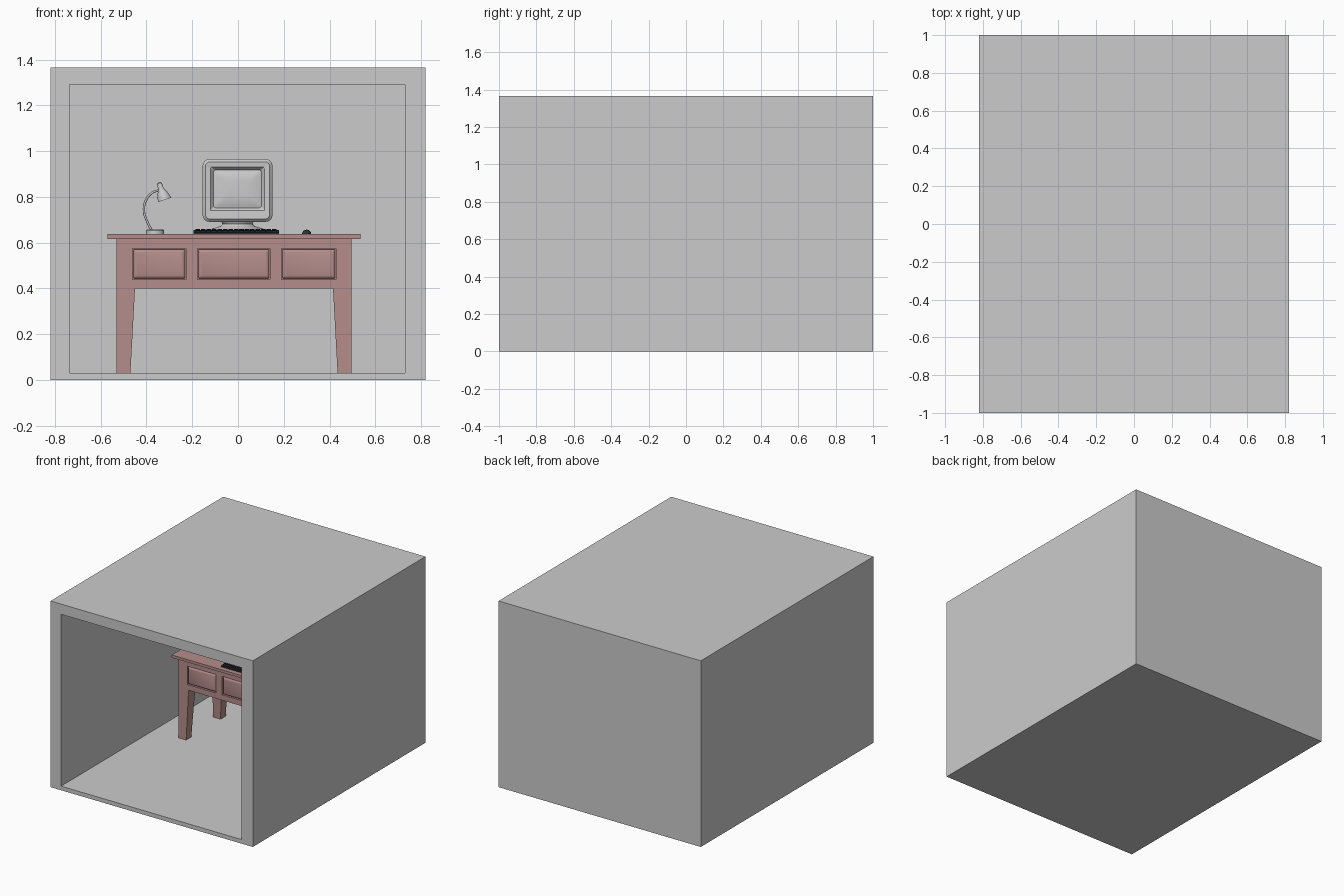
import bpy, bmesh
from math import sin, cos, pi, radians
from mathutils import Vector, Matrix

if "Cube" in bpy.data.objects:
    bpy.data.objects.remove(bpy.data.objects["Cube"])


def material(name, rgb):
    m = bpy.data.materials.new(name)
    m.diffuse_color = (*rgb, 1)
    m.use_nodes = True
    m.node_tree.nodes["Principled BSDF"].inputs["Base Color"].default_value = m.diffuse_color
    return m


WOOD = material("wood", (0.46, 0.27, 0.26))
DARK = material("dark_plastic", (0.03, 0.03, 0.035))


def loft(bm, rings, caps=True):
    vs = [[bm.verts.new(p) for p in r] for r in rings]
    n = len(vs[0])
    for a, b in zip(vs, vs[1:]):
        for i in range(n):
            bm.faces.new((a[i], a[(i + 1) % n], b[(i + 1) % n], b[i]))
    if caps:
        bm.faces.new(vs[0][::-1])
        bm.faces.new(vs[-1])


def finish(bm, name, mat=None, smooth=None):
    bmesh.ops.recalc_face_normals(bm, faces=bm.faces)
    me = bpy.data.meshes.new(name)
    bm.to_mesh(me)
    bm.free()
    ob = bpy.data.objects.new(name, me)
    bpy.context.collection.objects.link(ob)
    if mat:
        me.materials.append(mat)
    if smooth:
        bpy.ops.object.select_all(action='DESELECT')
        ob.select_set(True)
        bpy.context.view_layer.objects.active = ob
        bpy.ops.object.shade_smooth_by_angle(angle=radians(smooth))
    return ob


def rect(x0, x1, y0, y1, z):
    return [Vector(p) for p in ((x0, y0, z), (x1, y0, z), (x1, y1, z), (x0, y1, z))]


def box_in(bm, x0, x1, y0, y1, z0, z1):
    loft(bm, [rect(x0, x1, y0, y1, z0), rect(x0, x1, y0, y1, z1)])


def box(name, dims, mat=None):
    bm = bmesh.new()
    box_in(bm, *dims)
    return finish(bm, name, mat)


def rounded(hw, hh, r, y, cx, cz, seg=4):
    """Rounded rectangle in the XZ plane."""
    pts = []
    for q, (sx, sz) in enumerate(((1, 1), (-1, 1), (-1, -1), (1, -1))):
        for k in range(seg + 1):
            a = (q + k / seg) * pi / 2
            pts.append(Vector((cx + sx * (hw - r) + r * cos(a), y,
                               cz + sz * (hh - r) + r * sin(a))))
    return pts


def lathe(name, profile, loc, mat=None, n=24, sy=1.0, rot=0.0):
    bm = bmesh.new()
    loft(bm, [[Vector((r * cos(2 * pi * i / n), sy * r * sin(2 * pi * i / n), z))
               for i in range(n)] for r, z in profile])
    bm.transform(Matrix.Translation(loc) @ Matrix.Rotation(rot, 4, 'Y'))
    return finish(bm, name, mat, 35)


def cut(ob, dims):
    c = box("cutter", dims)
    c.hide_render = True
    m = ob.modifiers.new("cut", 'BOOLEAN')
    m.operation, m.object, m.solver = 'DIFFERENCE', c, 'EXACT'
    bpy.context.view_layer.objects.active = ob
    bpy.ops.object.modifier_apply(modifier=m.name)
    bpy.data.objects.remove(c)


# room shell, open at the front
room = box("room_shell", (-0.82, 0.82, -1, 1, 0, 1.365))
cut(room, (-0.735, 0.73, -1.1, 0.92, 0.03, 1.29))

# desk top and apron
box("desk_top", (-0.57, 0.535, 0.045, 0.555, 0.617, 0.637), WOOD)
apron = box("desk_apron", (-0.53, 0.495, 0.07, 0.53, 0.40, 0.617), WOOD)

# drawers: pillowed fronts set in shallow recesses
for name, x0, x1 in (("left", -0.46, -0.227), ("middle", -0.177, 0.14), ("right", 0.19, 0.428)):
    cut(apron, (x0, x1, 0.0, 0.085, 0.44, 0.575))
    cx, hw, cz, hh = (x0 + x1) / 2, (x1 - x0) / 2, 0.5075, 0.0675
    bm = bmesh.new()
    loft(bm, [rounded(hw - d, hh - d, r, y, cx, cz, 3) for d, r, y in
              ((0.004, 0.004, 0.09), (0.004, 0.004, 0.078), (0.008, 0.006, 0.072), (0.016, 0.008, 0.069))])
    finish(bm, name + "_drawer", WOOD, 50)

# tapered legs
for side, xo, sx in (("left", -0.53, 1), ("right", 0.495, -1)):
    for end, yo, sy in (("front", 0.07, 1), ("back", 0.53, -1)):
        bm = bmesh.new()
        loft(bm, [rect(xo, xo + sx * w, yo, yo + sy * w, z) for w, z in ((0.06, 0.03), (0.08, 0.40))])
        finish(bm, f"{end}_{side}_leg", WOOD)

# monitor: recessed bulging screen, bezel and tapering back
cx, cz = -0.002, 0.828
bm = bmesh.new()
loft(bm, [rounded(hw, hh, r, y, cx, c) for hw, hh, r, y, c in (
    (0.045, 0.035, 0.015, 0.252, 0.835), (0.085, 0.065, 0.015, 0.255, 0.835),
    (0.105, 0.083, 0.012, 0.262, 0.835), (0.118, 0.095, 0.004, 0.245, 0.835),
    (0.140, 0.125, 0.020, 0.243, cz), (0.153, 0.137, 0.030, 0.255, cz),
    (0.153, 0.137, 0.030, 0.310, cz), (0.140, 0.125, 0.030, 0.325, cz),
    (0.105, 0.095, 0.030, 0.470, 0.82), (0.095, 0.085, 0.025, 0.500, 0.82))])
finish(bm, "monitor", None, 35)
lathe("monitor_stand", [(0.13, 0), (0.135, 0.008), (0.13, 0.018), (0.075, 0.035), (0.065, 0.045), (0.08, 0.066)],
      (cx, 0.36, 0.637), sy=0.8)

# keyboard with rows of keys
bm = bmesh.new()
loft(bm, [[Vector((x, y, z)) for y, z in ((0.08, 0.637), (0.21, 0.637), (0.21, 0.655), (0.08, 0.645))]
          for x in (-0.195, 0.18)])
for row in range(5):
    y = 0.09 + row * 0.023
    z = 0.645 + (y - 0.08) * 0.077
    for col in range(15):
        x = -0.185 + col * 0.0238
        box_in(bm, x, x + 0.02, y, y + 0.018, z, z + 0.007)
finish(bm, "keyboard", DARK)

# mouse
lathe("mouse", [(0.02 * cos(a), 0.02 * sin(a)) for a in (0, 0.3, 0.6, 0.9, 1.2, 1.5)],
      (0.30, 0.15, 0.637), DARK, 16, 1.6)

# lamp base, curved arm and shade
ly = 0.28
lathe("lamp_base", [(0.039, 0), (0.039, 0.016), (0.034, 0.021)], (-0.362, ly, 0.637))
curve = bpy.data.curves.new("lamp_arm", 'CURVE')
curve.dimensions = '3D'
curve.bevel_depth, curve.bevel_resolution, curve.resolution_u = 0.005, 2, 6
curve.use_fill_caps = True
path = ((-0.375, 0.65), (-0.398, 0.695), (-0.411, 0.74), (-0.402, 0.785), (-0.375, 0.818), (-0.342, 0.83))
sp = curve.splines.new('BEZIER')
sp.bezier_points.add(len(path) - 1)
for p, (x, z) in zip(sp.bezier_points, path):
    p.co = (x, ly, z)
    p.handle_left_type = p.handle_right_type = 'AUTO'
bpy.context.collection.objects.link(bpy.data.objects.new("lamp_arm", curve))
lathe("lamp_shade", [(0.007, 0.04), (0.011, 0.036), (0.012, 0.012), (0.022, -0.008), (0.031, -0.04),
                     (0.028, -0.04), (0.018, -0.008), (0.006, 0.008)],
      (-0.333, ly, 0.825), rot=radians(-18))
